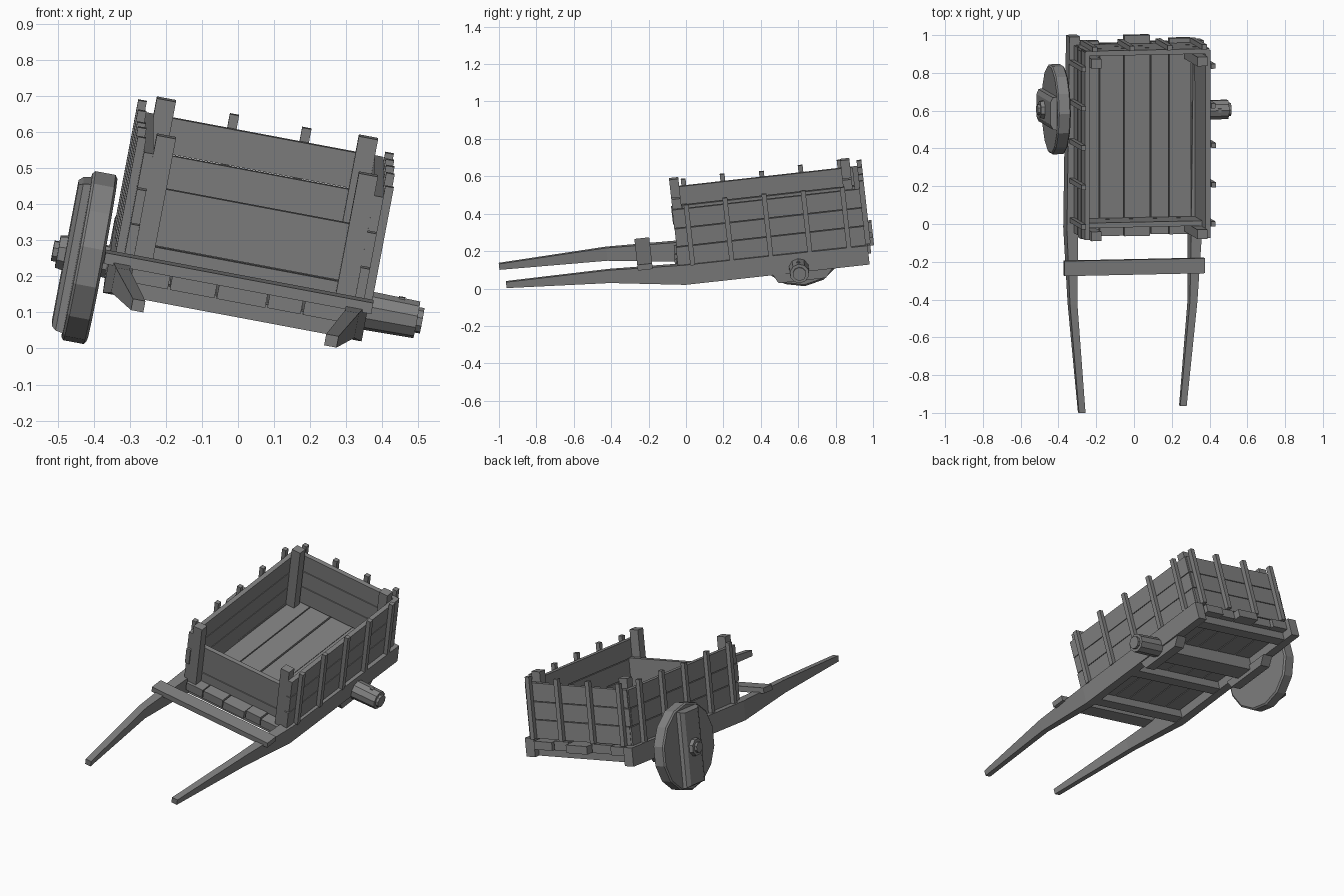
import bpy, bmesh, math, random
from mathutils import Matrix, Vector

if "Cube" in bpy.data.objects:
    bpy.data.objects.remove(bpy.data.objects["Cube"])

random.seed(3)
# The whole cart rests on one wheel and the handle tip: pitched and rolled
TILT = Matrix.Rotation(math.radians(6.4), 4, 'X') @ Matrix.Rotation(math.radians(10.7), 4, 'Y') @ Matrix.Translation((-0.02, 0, 0))
WOOD = bpy.data.materials.new("dark_wood")
WOOD.diffuse_color = (.22, .22, .22, 1)
WOOD.use_nodes = True
WOOD.node_tree.nodes["Principled BSDF"].inputs["Base Color"].default_value = WOOD.diffuse_color


def finish(name, bm):
    bmesh.ops.recalc_face_normals(bm, faces=bm.faces)
    me = bpy.data.meshes.new(name)
    bm.to_mesh(me)
    bm.free()
    me.materials.append(WOOD)
    ob = bpy.data.objects.new(name, me)
    bpy.context.collection.objects.link(ob)
    ob.matrix_world = TILT
    return ob


def box(name, x0, x1, y0, y1, z0, z1):
    bm = bmesh.new()
    bmesh.ops.create_cube(bm, size=1)
    for v in bm.verts:
        v.co = Vector((x1 if v.co.x > 0 else x0, y1 if v.co.y > 0 else y0, z1 if v.co.z > 0 else z0))
    return finish(name, bm)


def loft(name, rings):
    """Skin quads through rings of equal vertex count and cap both ends."""
    bm = bmesh.new()
    vs = [[bm.verts.new(p) for p in r] for r in rings]
    n = len(vs[0])
    for a, b in zip(vs, vs[1:]):
        for i in range(n):
            bm.faces.new((a[i], a[(i + 1) % n], b[(i + 1) % n], b[i]))
    bm.faces.new(vs[0])
    bm.faces.new(vs[-1])
    return finish(name, bm)


AY, AZ = 0.612, 0.103   # axle position


def turned(name, profile, sides, cy=AY, cz=AZ):
    """Solid of revolution along the axle; profile is (x, radius)."""
    return loft(name, [[(x, cy + r * math.cos(2 * math.pi * (i + .5) / sides),
                         cz + r * math.sin(2 * math.pi * (i + .5) / sides)) for i in range(sides)]
                       for x, r in profile])


# Side rails tapering into the handles: y, inner, outer, bottom, top, sideways shift
for s, name, tip, rear in ((-1, "left", -0.98, 1.025), (1, "right", -0.953, 0.99)):
    sect = [(tip, .255, .29, .158, .19, -.022), (-.4, .303, .343, .133, .203, -.02),
            (0, .305, .365, .083, .19, -.012), (rear, .305, .362, .083, .186, 0)]
    loft(name + "_rail_handle", [[(s * a + d, y, z0), (s * b + d, y, z0),
                                  (s * b + d, y, z1), (s * a + d, y, z1)]
                                 for y, a, b, z0, z1, d in sect])
    # Axle bearing block beneath each rail
    loft(name + "_axle_block", [[(x * s - .005, .47, .083), (x * s - .005, .495, .035),
                                 (x * s - .005, .75, .035), (x * s - .005, .79, .083)] for x in (.29, .355)])

# Front crossbar between the handles
box("front_crossbar", -.395, .36, -.245, -.165, .19, .221)

# Cross beams under the floor
for i, (y0, y1) in enumerate(((.0, .06), (.33, .39), (.90, .96))):
    box(f"floor_beam_{i}", -.315, .3, y0, y1, .085, .135)
box("axle_beam", -.35, .34, .56, .665, .055, .135)

# Floor planks with uneven ends
edges = [-.312, -.2, -.068, .075, .175, .298]
rear_ends = [1.0, .985, 1.025, .99, 1.005]
for i in range(5):
    box(f"floor_plank_{i}", edges[i] + .003, edges[i + 1] - .003, -.035 - random.uniform(0, .015),
        rear_ends[i], .13, .178 + random.uniform(-.004, .004))

# Side walls: three boards and five battens on each side
rows = [(.186, .288), (.292, .388), (.392, .492)]
for s, name in ((-1, "left"), (1, "right")):
    for i, (z0, z1) in enumerate(rows):
        j = random.uniform(-.01, .01)
        box(f"{name}_board_{i}", *sorted((s * .312, s * .338)), -.03 + j, .97 + j, z0, z1)
    for i in range(5):
        y = .05 + .21 * i
        box(f"{name}_batten_{i}", *sorted((s * .338, s * .362)), y - .013, y + .013,
            .186, .525 + random.uniform(-.01, .01))
    # Corner posts
    for end, y in (("front", -.025), ("rear", .895)):
        box(f"{end}_{name}_post", *sorted((s * .258, s * .312)), y, y + .05, .18, .545)

# Rear wall with four battens
for i, (z0, z1) in enumerate(rows):
    box(f"rear_board_{i}", -.335 + random.uniform(-.01, .01), .335, .955, .982, z0, z1)
for i, x in enumerate((-.29, -.09, .114, .3)):
    box(f"rear_batten_{i}", x - .013, x + .013, .982, 1.008, .186, .53)

# Low front wall behind its posts
box("front_board_lower", -.312, .312, .028, .055, .178, .232)
box("front_board_upper", -.312, .312, .028, .055, .236, .396)

# Bare axle stub on the right, with stepped end and a peg
turned("right_axle_stub", [(.3, .056), (.505, .052), (.505, .036), (.52, .036)], 10)
box("axle_peg", .445, .462, AY - .01, AY + .01, AZ - .045, AZ + .055)

# Solid wheel, plank and hub on the left
WY = AY + .02
turned("left_axle", [(-.3, .05), (-.42, .045)], 8)
turned("wheel", [(-.383, .23), (-.39, .24), (-.447, .24), (-.454, .232)], 14, WY)
loft("wheel_plank", [[(x, WY - w, AZ - h), (x, WY + w, AZ - h), (x, WY + w, AZ + h), (x, WY - w, AZ + h)]
                     for x, w, h in ((-.45, .09, .212), (-.475, .085, .208), (-.487, .06, .2))])
turned("wheel_hub", [(-.48, .052), (-.508, .047), (-.508, .03), (-.522, .03)], 8, WY)
